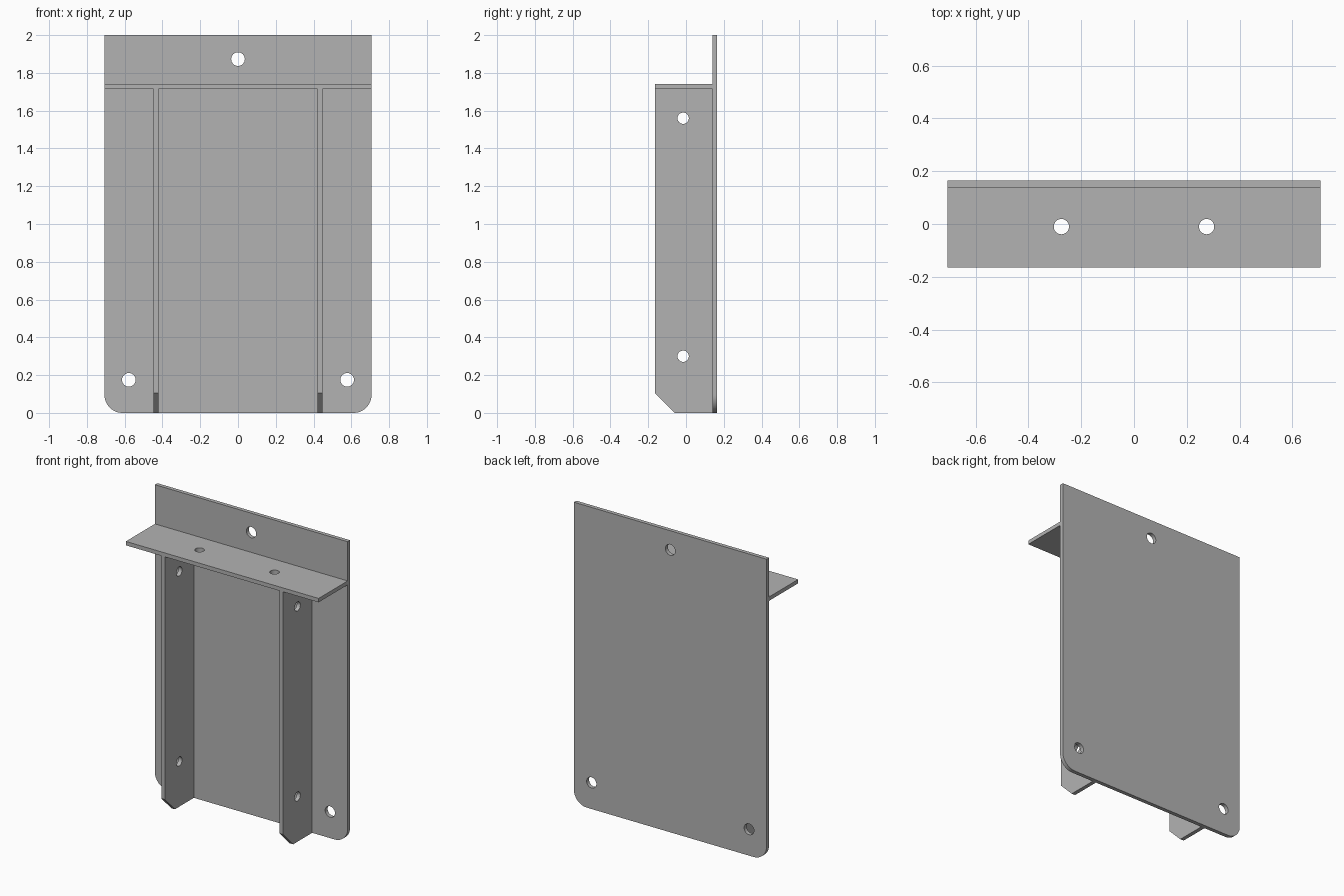
import bpy, bmesh, math
from mathutils import Matrix

if "Cube" in bpy.data.objects:
    bpy.data.objects.remove(bpy.data.objects["Cube"], do_unlink=True)

W, D, H, T = 0.707, 0.165, 2.0, 0.026   # half width, half depth, height, sheet thickness
SHELF_TOP = 1.74
FRONT = D - T                           # front face of the back plate

grey = bpy.data.materials.new("plain grey")
grey.use_nodes = True
colour = (0.45, 0.45, 0.45, 1)
grey.diffuse_color = colour
grey.node_tree.nodes["Principled BSDF"].inputs["Base Color"].default_value = colour


def arc(cx, cy, r, start, end, steps):
    """Points on an arc, angles in degrees."""
    angles = [math.radians(start + (end - start) * i / steps) for i in range(steps + 1)]
    return [(cx + r * math.cos(a), cy + r * math.sin(a)) for a in angles]


def sheet(name, outline, holes, radius, axes, centre):
    """Sheet part: filled outline with round holes, thickened and placed on the given axes."""
    curve = bpy.data.curves.new(name + "_profile", 'CURVE')
    curve.dimensions = '2D'
    curve.fill_mode = 'BOTH'
    curve.extrude = T / 2
    for loop in [outline] + [arc(x, y, radius, 0, 360, 32)[:-1] for x, y in holes]:
        spline = curve.splines.new('POLY')
        spline.points.add(len(loop) - 1)
        for point, (x, y) in zip(spline.points, loop):
            point.co = (x, y, 0, 1)
        spline.use_cyclic_u = True
    helper = bpy.data.objects.new(name + "_profile", curve)
    mesh = bpy.data.meshes.new_from_object(helper)
    bpy.data.objects.remove(helper)
    bpy.data.curves.remove(curve)

    bm = bmesh.new()
    bm.from_mesh(mesh)
    bmesh.ops.remove_doubles(bm, verts=bm.verts, dist=0.0001)
    bm.transform(Matrix.Translation(centre) @ Matrix(axes).transposed().to_4x4())
    bmesh.ops.recalc_face_normals(bm, faces=bm.faces)
    for face in bm.faces:
        face.smooth = True
    bm.to_mesh(mesh)
    bm.free()
    mesh.set_sharp_from_angle(angle=math.radians(30))
    mesh.name = name
    mesh.materials.clear()
    mesh.materials.append(grey)
    part = bpy.data.objects.new(name, mesh)
    bpy.context.collection.objects.link(part)


X, Y, Z = (1, 0, 0), (0, 1, 0), (0, 0, 1)

# Back plate with rounded lower corners and three fixing holes
R = 0.095
plate = [(W, H), (-W, H)] + arc(R - W, R, R, 180, 270, 12) + arc(W - R, R, R, 270, 360, 12)
sheet("back_plate", plate, [(0, 1.873), (-0.578, 0.175), (0.578, 0.175)], 0.036,
      (X, Z, (0, -1, 0)), (0, D - T / 2, 0))

# Shelf across the front with two holes
shelf = [(-W, -D), (W, -D), (W, FRONT), (-W, FRONT)]
sheet("shelf", shelf, [(-0.275, -0.01), (0.275, -0.01)], 0.029,
      (X, Y, Z), (0, 0, SHELF_TOP - T / 2))

# Two upright ribs with a chamfered lower front corner
top = SHELF_TOP - T
rib = [(FRONT, 0), (FRONT, top), (-D, top), (-D, 0.105), (-0.06, 0)]
for side, name in ((1, "left_rib"), (-1, "right_rib")):
    sheet(name, rib, [(-0.015, 0.3), (-0.015, 1.56)], 0.03,
          (Y, Z, X), (side * 0.434, 0, 0))
